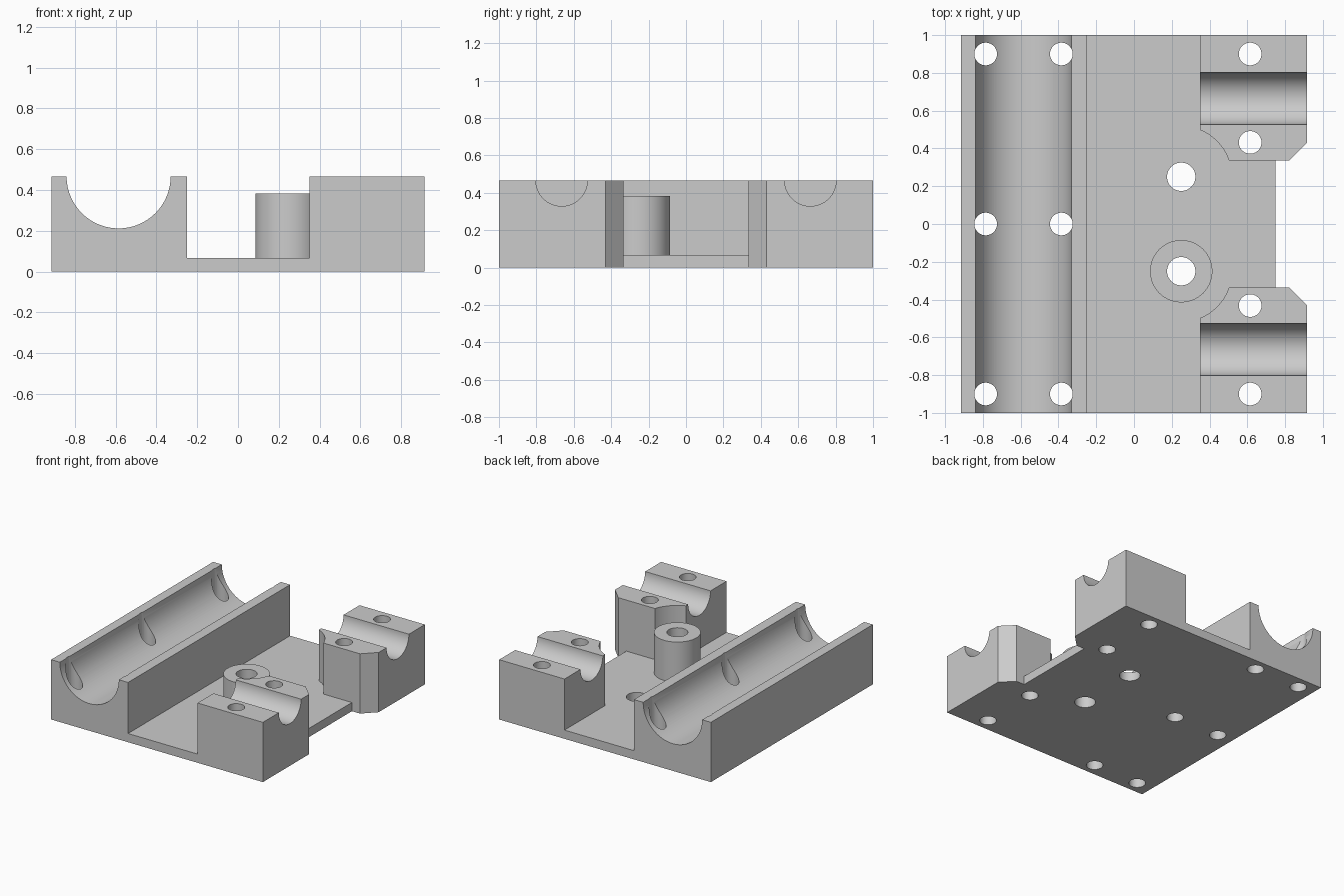
import bpy, bmesh, math
from mathutils import Matrix

cube = bpy.data.objects.get("Cube")
if cube:
    bpy.data.objects.remove(cube, do_unlink=True)

HEIGHT, FLOOR = 0.467, 0.068
SIDE = 0.915      # half width in x
GAP = 0.335       # half gap between the two bearing blocks

grey = bpy.data.materials.new("plain grey")
grey.use_nodes = True
colour = (0.6, 0.6, 0.6, 1)
grey.diffuse_color = colour
grey.node_tree.nodes["Principled BSDF"].inputs["Base Color"].default_value = colour


def finish(name, bm):
    bmesh.ops.recalc_face_normals(bm, faces=bm.faces)
    mesh = bpy.data.meshes.new(name)
    bm.to_mesh(mesh)
    bm.free()
    mesh.materials.append(grey)
    obj = bpy.data.objects.new(name, mesh)
    bpy.context.collection.objects.link(obj)
    return obj


def prism(name, outline, z0, z1):
    bm = bmesh.new()
    face = bm.faces.new([bm.verts.new((x, y, z0)) for x, y in outline])
    top = bmesh.ops.extrude_face_region(bm, geom=[face])["geom"]
    bmesh.ops.translate(bm, vec=(0, 0, z1 - z0),
                        verts=[v for v in top if isinstance(v, bmesh.types.BMVert)])
    return finish(name, bm)


def box(name, x0, x1, y0, y1, z0, z1):
    return prism(name, [(x0, y0), (x1, y0), (x1, y1), (x0, y1)], z0, z1)


def cylinder(name, centre, radius, length, axis="Z", sides=64):
    turn = {"X": Matrix.Rotation(math.pi / 2, 4, "Y"),
            "Y": Matrix.Rotation(math.pi / 2, 4, "X"),
            "Z": Matrix.Identity(4)}[axis]
    bm = bmesh.new()
    bmesh.ops.create_cone(bm, cap_ends=True, segments=sides, radius1=radius,
                          radius2=radius, depth=length,
                          matrix=Matrix.Translation(centre) @ turn)
    return finish(name, bm)


def combine(body, tool, operation="DIFFERENCE"):
    tool.hide_render = True
    mod = body.modifiers.new(tool.name, "BOOLEAN")
    mod.operation, mod.solver, mod.object = operation, "EXACT", tool
    bpy.context.view_layer.objects.active = body
    bpy.ops.object.modifier_apply(modifier=mod.name)
    bpy.data.objects.remove(tool, do_unlink=True)


# Solid blank, with the mouth between the blocks cut back and chamfered
mount = box("carriage_mount", -SIDE, SIDE, -1, 1, 0, HEIGHT)
mouth = [(0.75, -GAP), (0.82, -GAP), (1.02, -GAP - 0.2),
         (1.02, GAP + 0.2), (0.82, GAP), (0.75, GAP)]
combine(mount, prism("mouth_cutter", mouth, -0.1, 1))

# Sunken floor, with round clearances in the block corners
combine(mount, box("channel_cutter", -0.25, 0.35, -1.1, 1.1, FLOOR, 1))
combine(mount, box("gap_cutter", 0.3, 0.8, -GAP, GAP, FLOOR, 1))
for side in (-1, 1):
    combine(mount, cylinder("clearance_cutter", (0.25, side * 0.25, FLOOR + 0.5), 0.267, 1))

# Long rod cradle and the two short cross cradles
combine(mount, cylinder("rod_cutter", (-0.585, 0, HEIGHT), 0.255, 2.2, "Y", 96))
for side in (-1, 1):
    combine(mount, cylinder("cross_rod_cutter", (0.65, side * 0.665, HEIGHT), 0.138, 0.8, "X"))

# Standing post
post_base, post_top = 0.03, 0.382
combine(mount, cylinder("post", (0.25, -0.25, (post_base + post_top) / 2), 0.165,
                        post_top - post_base), "UNION")

# Vertical screw holes
holes = [(x, y, 0.06) for x in (-0.785, -0.385) for y in (-0.9, 0, 0.9)]
holes += [(0.615, s * y, 0.06) for s in (-1, 1) for y in (0.9, 0.432)]
holes += [(0.25, s * 0.25, 0.075) for s in (-1, 1)]
for x, y, radius in holes:
    combine(mount, cylinder("hole_cutter", (x, y, 0.2), radius, 1, sides=48))

# Smooth curved walls, sharp corners
bpy.ops.object.select_all(action="DESELECT")
mount.select_set(True)
bpy.context.view_layer.objects.active = mount
bpy.ops.object.shade_smooth_by_angle(angle=math.radians(30))
